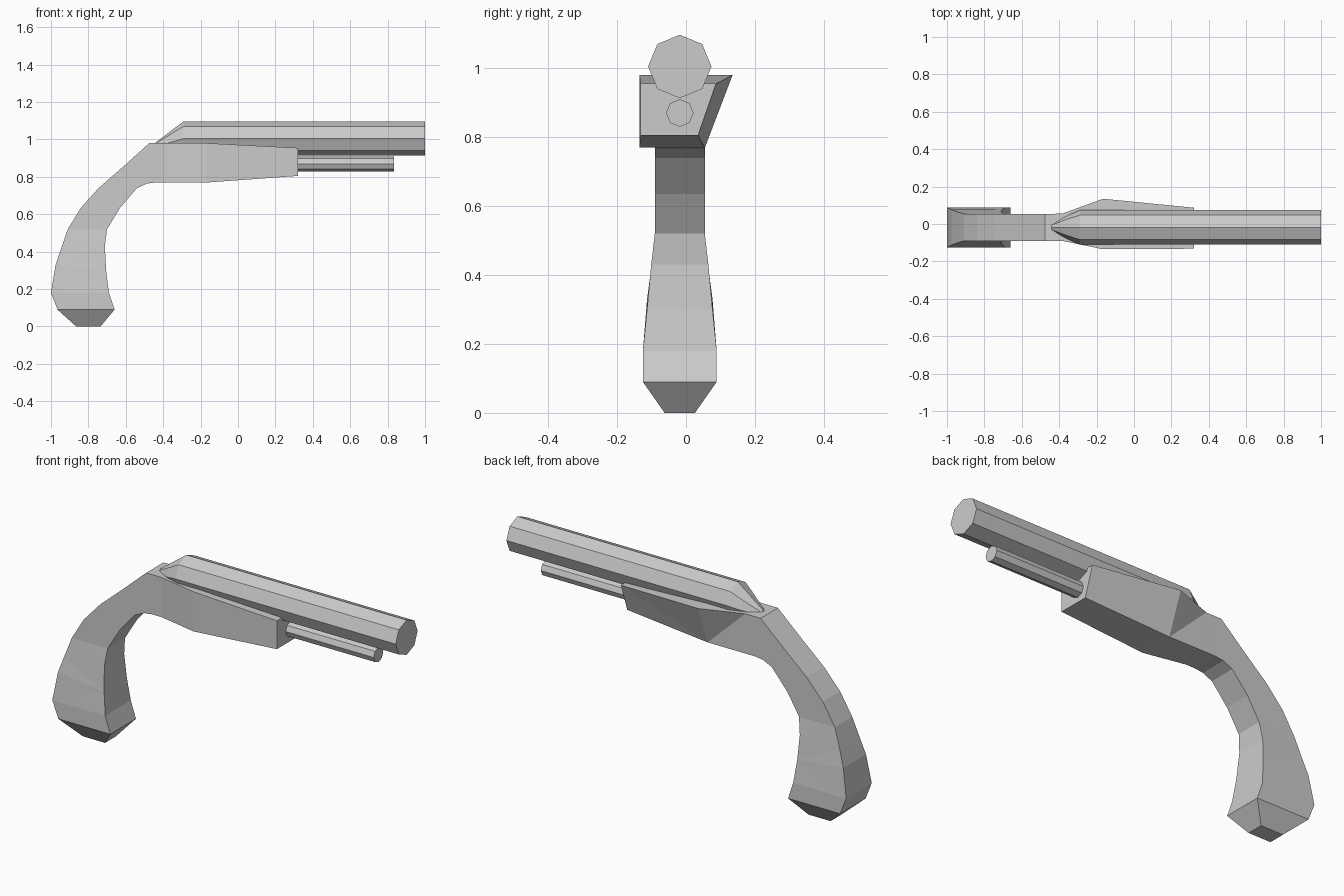
import bpy, bmesh, math

if "Cube" in bpy.data.objects:
    bpy.data.objects.remove(bpy.data.objects["Cube"])

YC = -0.018  # centre line of barrel and grip


def loft(name, rings):
    """Skin a closed solid through a list of equal-length point rings."""
    bm = bmesh.new()
    loops = [[bm.verts.new(p) for p in ring] for ring in rings]
    for a, b in zip(loops, loops[1:]):
        n = len(a)
        for i in range(n):
            j = (i + 1) % n
            bm.faces.new((a[i], a[j], b[j], b[i]))
    bm.faces.new(loops[0])
    bm.faces.new(loops[-1])
    bmesh.ops.triangulate(bm, faces=[f for f in bm.faces if len(f.verts) == 4],
                          quad_method='SHORT_EDGE')
    bmesh.ops.recalc_face_normals(bm, faces=bm.faces)
    mesh = bpy.data.meshes.new(name)
    bm.to_mesh(mesh)
    bm.free()
    obj = bpy.data.objects.new(name, mesh)
    bpy.context.collection.objects.link(obj)
    return obj


def octagon(x, z, r):
    return [(x, YC + r * math.sin(i * math.pi / 4), z + r * math.cos(i * math.pi / 4))
            for i in range(8)]


def grip_ring(back, front, w):
    (xb, zb), (xf, zf) = back, front
    return [(xb, YC - w, zb), (xb, YC + w, zb), (xf, YC + w, zf), (xf, YC - w, zf)]


def block_ring(x, top, bottom, y_near, y_top, y_bottom):
    return [(x, y_near, top), (x, y_top, top), (x, y_bottom, bottom), (x, y_near, bottom)]


# Curved grip from butt to neck, flowing into the lopsided fore-end
grip = [
    ((-0.865, 0.0), (-0.735, 0.0), 0.044),
    ((-0.965, 0.09), (-0.66, 0.09), 0.107),
    ((-1.0, 0.18), (-0.69, 0.18), 0.107),
    ((-0.975, 0.33), (-0.705, 0.30), 0.095),
    ((-0.945, 0.42), (-0.712, 0.43), 0.083),
    ((-0.91, 0.52), (-0.70, 0.52), 0.0725),
    ((-0.84, 0.635), (-0.63, 0.635), 0.0725),
    ((-0.745, 0.74), (-0.54, 0.74), 0.0725),
    ((-0.60, 0.867), (-0.487, 0.764), 0.0725),
    ((-0.475, 0.98), (-0.44, 0.77), 0.0725),
]
fore_end = [
    (-0.385, 0.98, 0.77, -0.09, 0.055, 0.055),
    (-0.165, 0.98, 0.77, -0.135, 0.135, 0.055),
    (0.32, 0.955, 0.805, -0.132, 0.087, 0.035),
]
loft("stock", [grip_ring(*g) for g in grip] + [block_ring(*f) for f in fore_end])

# Eight-sided barrel with a tapered breech
loft("barrel", [octagon(x, z, r) for x, z, r in
                [(-0.44, 0.966, 0.018), (-0.355, 0.986, 0.063),
                 (-0.29, 1.005, 0.092), (1.0, 1.005, 0.092)]])

# Thin rod under the barrel
loft("ramrod", [octagon(0.25, 0.87, 0.04), octagon(0.835, 0.87, 0.04)])
